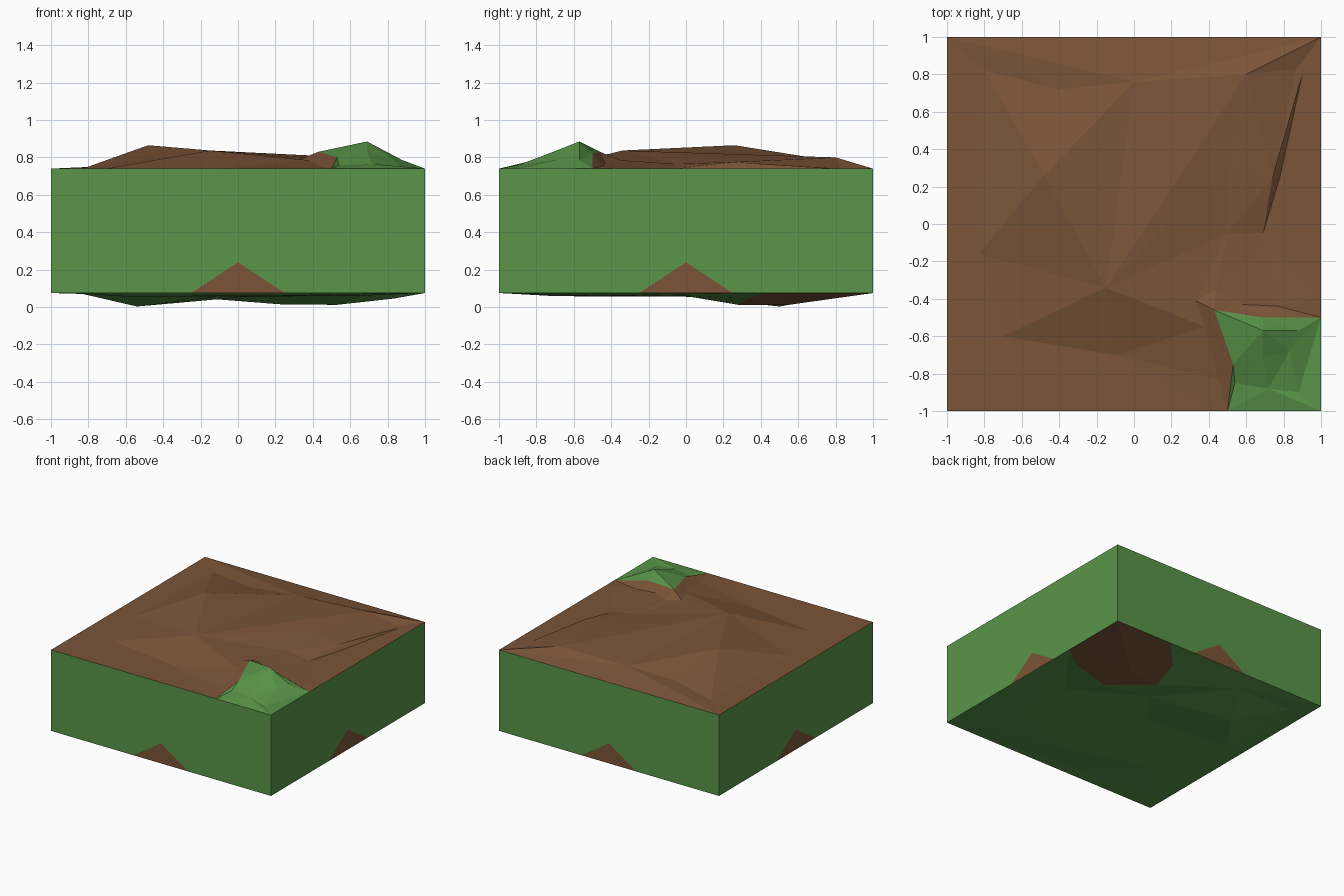
import bpy
from mathutils import Vector
from mathutils.geometry import delaunay_2d_cdt

if "Cube" in bpy.data.objects:
    bpy.data.objects.remove(bpy.data.objects["Cube"])


def material(name, color):
    m = bpy.data.materials.new(name)
    m.diffuse_color = (*color, 1)
    m.use_nodes = True
    m.node_tree.nodes["Principled BSDF"].inputs["Base Color"].default_value = m.diffuse_color
    return m


GRASS = material("grass", (0.10, 0.30, 0.065))
SOIL = material("soil", (0.20, 0.09, 0.04))


def add_object(name, verts, faces, mats):
    mesh = bpy.data.meshes.new(name)
    mesh.from_pydata(verts, [], faces)
    mesh.materials.append(GRASS)
    mesh.materials.append(SOIL)
    for p, i in zip(mesh.polygons, mats):
        p.material_index = i
    obj = bpy.data.objects.new(name, mesh)
    bpy.context.collection.objects.link(obj)
    return obj


def inside(p, loop):
    hit = False
    for a, b in zip(loop, loop[1:] + loop[:1]):
        if (a[1] > p.y) != (b[1] > p.y):
            if p.x < (b[0] - a[0]) * (p.y - a[1]) / (b[1] - a[1]) + a[0]:
                hit = not hit
    return hit


def terrain(name, rim_z, patch, points, creases, base, patch_mat, flip=False):
    """Triangulated sheet over the 2 x 2 square with one differently coloured patch."""
    pts = [(x, y, rim_z) for x, y in ((-1, -1), (1, -1), (1, 1), (-1, 1))]
    paths = [patch + patch[:1]] + creases
    for p in patch + points + [q for c in creases for q in c]:
        if p not in pts:
            pts.append(p)
    edges = [(pts.index(a), pts.index(b)) for c in paths for a, b in zip(c, c[1:])]
    co, _, faces, origin, _, _ = delaunay_2d_cdt(
        [Vector(p[:2]) for p in pts], edges, [], 0, 1e-5)
    verts = [(c.x, c.y, pts[o[0]][2] if o else rim_z) for c, o in zip(co, origin)]
    mats = []
    for f in faces:
        mid = sum((Vector(verts[i]) for i in f), Vector()) / len(f)
        mats.append(patch_mat if inside(mid, patch) else base)
    if flip:
        faces = [f[::-1] for f in faces]
    return add_object(name, verts, faces, mats)


TOP, LOW = 0.74, 0.075

# Top: soil with a grassy mound in the front right corner
mound = [(1, -1, TOP), (1, -.5, TOP), (.69, -.5, .82), (.43, -.46, .83),
         (.53, -.75, .80), (.5, -1, TOP)]
peak = (.69, -.57, .885)
shelf = (.88, -.57, .785)
spur = (.69, -.71, .83)
hill, knob = (-.48, .26, .865), (-.15, -.34, .837)
back_dip, bank = (0, .76, .785), (.6, .8, .80)
step = [(.69, -.05, TOP), (.74, .25, .775), (.87, .83, TOP)]
strip = [(1, -.39, TOP), (.77, -.44, .755), (.58, -.43, .775), (.44, -.35, .785),
         (.33, -.41, .79), (.38, -.55, .785), (.45, -.83, .75), (.4, -1, TOP)]
terrain("ground_top", TOP, mound,
        [(-.8, .82, TOP), (-.4, .72, .76), (-.83, -.16, TOP), (-.7, -.6, TOP),
         (-.1, -.7, TOP), (.5, -.05, .765), (.5, .3, .79), (.54, -.85, .76),
         (.72, -.88, .765), (.88, -.9, TOP), (.83, -.68, .79), (.78, .25, TOP),
         (.72, -.1, TOP), (.9, .8, TOP)],
        [step, strip, [hill, knob, back_dip, hill], [knob, bank],
         [knob, strip[5]], [peak, shelf], [peak, spur], [mound[3], peak]],
        1, 0)

# Underside: grass with a soil lump in the back right corner
lump = [(1, 1, LOW), (.48, 1, LOW), (.28, .79, .05), (.22, .54, .015),
        (.53, .28, .012), (.83, .33, .045), (1, .43, LOW)]
core = (.5, .55, .012)
terrain("ground_underside", LOW, lump,
        [(-.54, .5, .003), (-.1, .02, .055), (.66, -.02, .062), (.2, -.73, .06),
         (-.6, -.5, .056), (-.35, .83, .06), (-.83, .1, .07), (.1, .3, .06),
         (-.84, .8, LOW), (.65, -.5, .06), (-.2, -.9, LOW), (-.85, -.85, LOW)],
        [[lump[1], core, lump[6]], [core, lump[4]], [core, lump[3]]],
        0, 1, flip=True)

# Four grass walls, each with a soil triangle at the bottom
profile = [(-1, LOW), (-.25, LOW), (0, .24), (.25, LOW), (1, LOW), (1, TOP), (-1, TOP)]
for name, quarter in (("front", 0), ("right", 1), ("back", 2), ("left", 3)):
    c, s = ((1, 0), (0, 1), (-1, 0), (0, -1))[quarter]
    verts = [(u * c + s, u * s - c, z) for u, z in profile]
    add_object(name + "_wall", verts,
               [(0, 1, 2, 6), (2, 5, 6), (2, 3, 4, 5), (1, 3, 2)], [0, 0, 0, 1])
